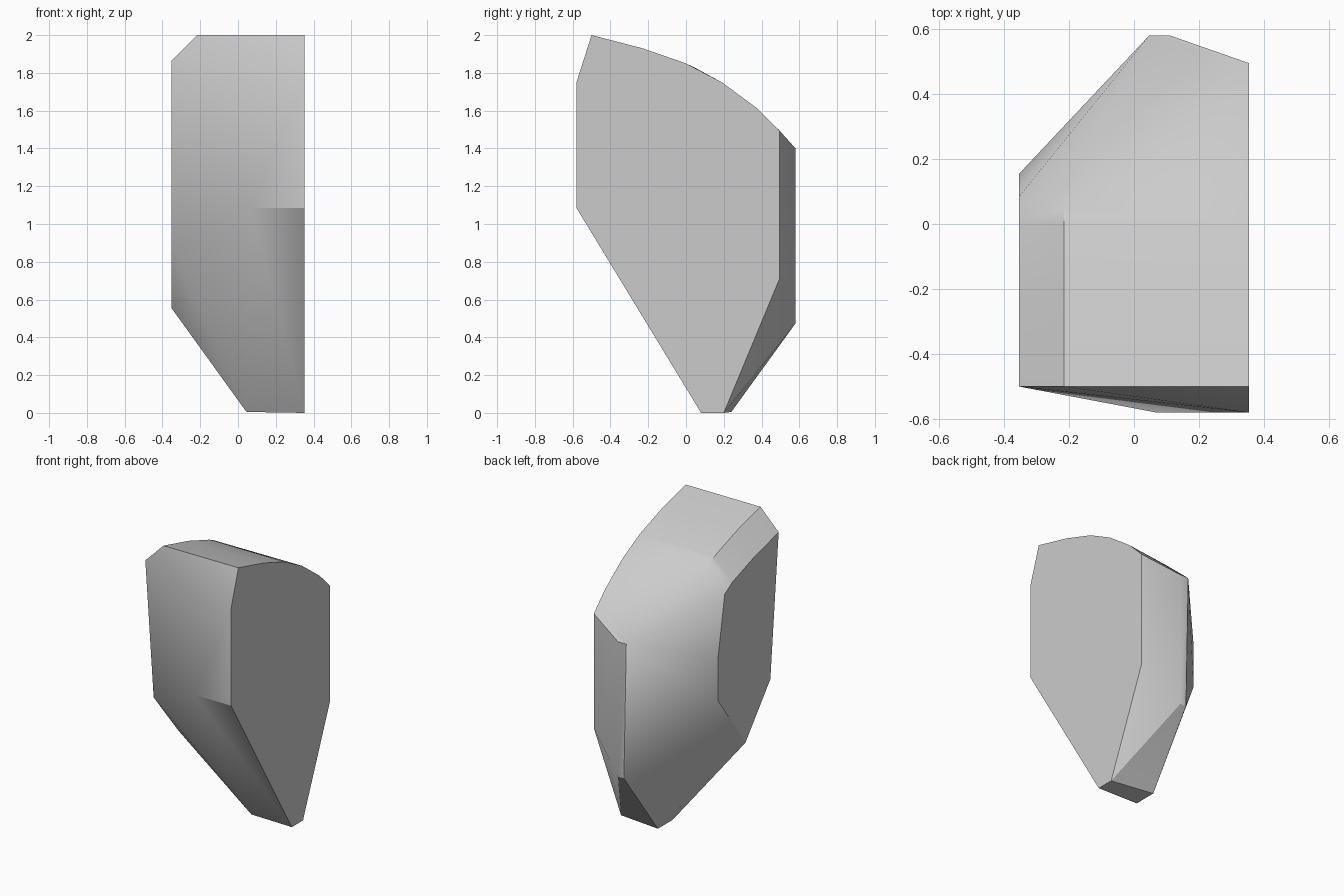
import bpy
import bmesh

cube = bpy.data.objects.get("Cube")
if cube:
    bpy.data.objects.remove(cube, do_unlink=True)

HALF = 0.353      # half the width in x
CHAMFER = 0.138   # bevel along the upper outer edge

# Crown curve as (y, z), falling from the front to the back
crown = [(-0.5, 2.0), (-0.23, 1.93), (0.0, 1.85),
         (0.19, 1.75), (0.38, 1.61), (0.495, 1.495)]

# Large flat side: crown, back edge, narrow foot, sloping front
flat_side = crown + [(0.495, 0.71), (0.2, 0), (0.08, 0), (-0.58, 1.085), (-0.58, 1.75)]

# The chamfer follows the front part of the crown
shoulder = crown[:3] + [(0.05, 1.826)]
chamfer_edge = [(y, z - CHAMFER) for y, z in crown[:3]] + [(0.085, 1.66)]

# Small flat side opposite
small_side = chamfer_edge + [(0.155, 1.26), (0.155, 0.955), (-0.14, 0.556), (-0.41, 0.888)]

points = [(HALF, y, z) for y, z in flat_side]
points += [(CHAMFER - HALF, y, z) for y, z in shoulder]
points += [(-HALF, y, z) for y, z in small_side]

# Back ridge, front corner and foot corners
points += [(0.11, 0.58, 1.4), (0.047, 0.58, 1.4), (0.11, 0.58, 0.474), (0.065, 0.58, 0.474)]
points += [(0.07, -0.58, 1.085), (0.045, 0.08, 0.005), (0.045, 0.24, 0.005)]

# Wrap the sections in one faceted skin
bm = bmesh.new()
for p in points:
    bm.verts.new(p)
hull = bmesh.ops.convex_hull(bm, input=bm.verts)
unused = [e for e in hull["geom_interior"] + hull["geom_unused"]
          if isinstance(e, bmesh.types.BMVert)]
bmesh.ops.delete(bm, geom=list(set(unused)), context="VERTS")
bmesh.ops.dissolve_limit(bm, angle_limit=0.01, verts=bm.verts, edges=bm.edges)
bmesh.ops.recalc_face_normals(bm, faces=bm.faces)
mesh = bpy.data.meshes.new("faceted_block")
bm.to_mesh(mesh)
bm.free()

block = bpy.data.objects.new("faceted_block", mesh)
bpy.context.collection.objects.link(block)

# Plain grey
grey = bpy.data.materials.new("light_grey")
grey.use_nodes = True
colour = (0.6, 0.6, 0.6, 1)
grey.diffuse_color = colour
grey.node_tree.nodes["Principled BSDF"].inputs["Base Color"].default_value = colour
mesh.materials.append(grey)

# Soft facets, crisp main edges
bpy.ops.object.select_all(action="DESELECT")
block.select_set(True)
bpy.context.view_layer.objects.active = block
bpy.ops.object.shade_smooth_by_angle(angle=0.52)
